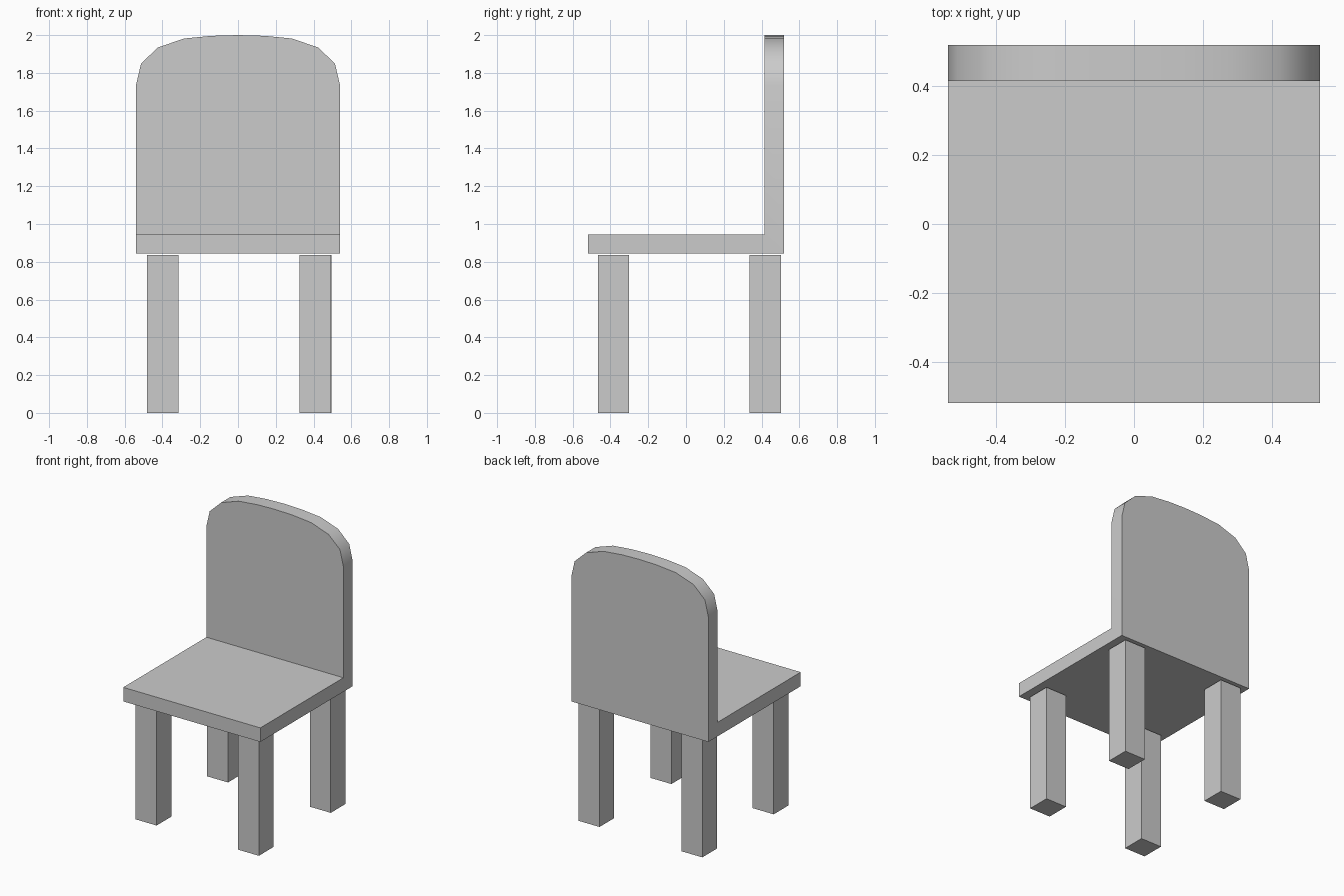
import bpy, bmesh
from math import radians
from mathutils import Vector

if "Cube" in bpy.data.objects:
    bpy.data.objects.remove(bpy.data.objects["Cube"])


def finish(name, bm):
    bmesh.ops.recalc_face_normals(bm, faces=bm.faces[:])
    mesh = bpy.data.meshes.new(name)
    bm.to_mesh(mesh)
    bm.free()
    obj = bpy.data.objects.new(name, mesh)
    bpy.context.collection.objects.link(obj)
    return obj


def extrude(bm, faces, y):
    """Pull faces along y and return the moved faces."""
    geom = bmesh.ops.extrude_face_region(bm, geom=faces)["geom"]
    verts = [g for g in geom if isinstance(g, bmesh.types.BMVert)]
    bmesh.ops.translate(bm, verts=verts, vec=(0, y, 0))
    return [g for g in geom if isinstance(g, bmesh.types.BMFace)]


# Seat and backrest: one L-shaped solid with a rounded top
W, Y_BACK, Y_PANEL, Y_FRONT = 0.54, 0.52, 0.415, -0.52
Z_BOTTOM, Z_SEAT = 0.845, 0.945
half_arch = [(W, 1.735), (0.513, 1.85), (0.423, 1.935), (0.285, 1.982), (0.14, 1.996)]
arch = half_arch + [(0, 2.0)] + [(-x, z) for x, z in reversed(half_arch)]

bm = bmesh.new()
vert = lambda x, z: bm.verts.new((x, Y_BACK, z))
left, right = vert(-W, Z_SEAT), vert(W, Z_SEAT)
panel = bm.faces.new([left, right] + [vert(x, z) for x, z in arch])
strip = bm.faces.new([vert(-W, Z_BOTTOM), vert(W, Z_BOTTOM), right, left])
moved = extrude(bm, [panel, strip], Y_PANEL - Y_BACK)
seat_face = min(moved, key=lambda f: f.calc_center_median().z)
extrude(bm, [seat_face], Y_FRONT - Y_PANEL)
bmesh.ops.recalc_face_normals(bm, faces=bm.faces[:])
bmesh.ops.dissolve_limit(bm, angle_limit=radians(1), verts=bm.verts[:], edges=bm.edges[:])
seat = finish("seat_and_backrest", bm)

bpy.context.view_layer.objects.active = seat
seat.select_set(True)
bpy.ops.object.shade_smooth_by_angle(angle=radians(40))

# Four square legs, just short of the seat
LEG, LEG_H = 0.165, 0.836
for name, x, y in [
    ("front_left_leg", -0.398, -0.383),
    ("front_right_leg", 0.408, -0.383),
    ("back_left_leg", -0.398, 0.42),
    ("back_right_leg", 0.412, 0.42),
]:
    bm = bmesh.new()
    bmesh.ops.create_cube(bm, size=1)
    bmesh.ops.scale(bm, verts=bm.verts, vec=(LEG, LEG, LEG_H))
    bmesh.ops.translate(bm, verts=bm.verts, vec=Vector((x, y, LEG_H / 2)))
    finish(name, bm)
